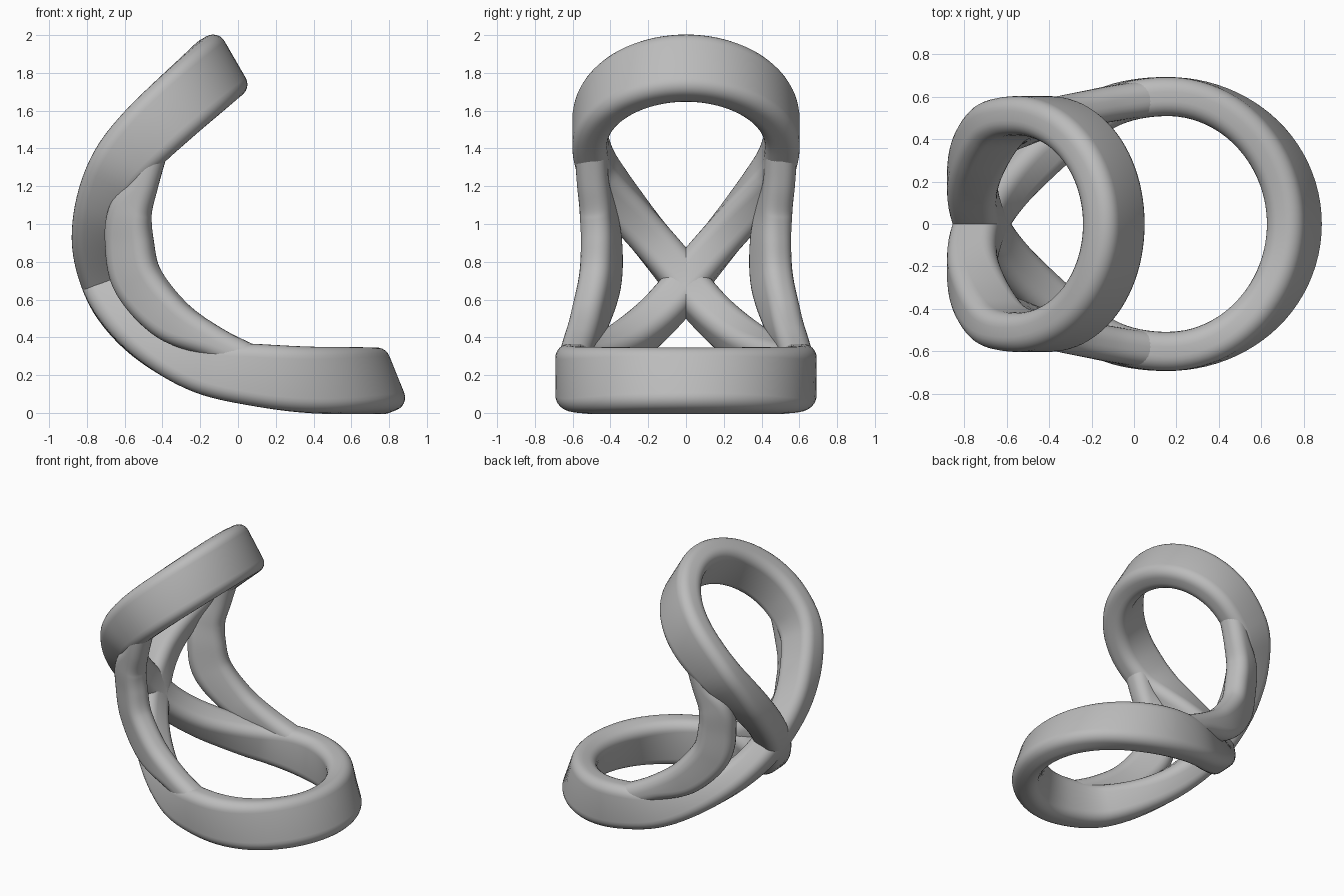
import bpy, bmesh, math
from mathutils import Vector

cube = bpy.data.objects.get("Cube")
if cube:
    bpy.data.objects.remove(cube)

grey = bpy.data.materials.new("plain_grey")
grey.use_nodes = True
COLOUR = (0.5, 0.5, 0.5, 1)
grey.diffuse_color = COLOUR
grey.node_tree.nodes["Principled BSDF"].inputs["Base Color"].default_value = COLOUR


def spline(points, steps):
    """Smooth curve through tuples of any length."""
    pts = [Vector(p) for p in points]
    pts = [2 * pts[0] - pts[1]] + pts + [2 * pts[-1] - pts[-2]]
    out = []
    for a, b, c, d in zip(pts, pts[1:], pts[2:], pts[3:]):
        for k in range(steps):
            t = k / steps
            out.append(0.5 * (2 * b + (c - a) * t + (2 * a - 5 * b + 4 * c - d) * t * t
                              + (3 * b - a - 3 * c + d) * t ** 3))
    return out + [pts[-2]]


def rounded_profile(half_w, half_t, r, n=6):
    """Rounded rectangle as (width, thickness) pairs."""
    out = []
    for q, (sw, st) in enumerate([(1, 1), (-1, 1), (-1, -1), (1, -1)]):
        for k in range(n + 1):
            a = math.pi / 2 * (q + k / n)
            out.append((sw * (half_w - r) + r * math.cos(a),
                        st * (half_t - r) + r * math.sin(a)))
    return out


def sweep(name, path, closed):
    """Sweep the profile along (position, width direction, half width, half thickness)."""
    bm = bmesh.new()
    rings, n = [], len(path)
    for i, (p, w, half_w, half_t) in enumerate(path):
        after = path[(i + 1) % n][0] if closed or i < n - 1 else p
        before = path[i - 1][0] if closed or i > 0 else p
        tangent = (after - before).normalized()
        w = (w - tangent * w.dot(tangent)).normalized()
        side = tangent.cross(w)
        rings.append([bm.verts.new(p + w * u + side * v)
                      for u, v in rounded_profile(half_w, half_t, 0.07)])
    for i in range(n if closed else n - 1):
        a, b = rings[i], rings[(i + 1) % n]
        for j in range(len(a)):
            k = (j + 1) % len(a)
            bm.faces.new((a[j], a[k], b[k], b[j]))
    if not closed:
        bm.faces.new(rings[0])
        bm.faces.new(rings[-1])
    bmesh.ops.recalc_face_normals(bm, faces=bm.faces)
    mesh = bpy.data.meshes.new(name)
    bm.to_mesh(mesh)
    bm.free()
    mesh.materials.append(grey)
    obj = bpy.data.objects.new(name, mesh)
    bpy.context.collection.objects.link(obj)
    bpy.ops.object.select_all(action='DESELECT')
    obj.select_set(True)
    bpy.context.view_layer.objects.active = obj
    bpy.ops.object.shade_smooth_by_angle(angle=math.radians(40))


# Side curve of the bent sheet: x, z, outward angle, half width
SHEET = [(.755, .17, -68, .175), (.4, .174, -80, .175), (.1, .2, -94, .165),
         (-.18, .24, -108, .14), (-.43, .35, -128, .115), (-.61, .5, -145, .105),
         (-.72, .69, -160, .11), (-.76, .95, -182, .12), (-.67, 1.24, -207, .145),
         (-.49, 1.465, -221, .17), (-.095, 1.825, -240, .182)]
CROSSING = 6
sheet = spline(SHEET, 30)
lengths = [0.0]
for a, b in zip(sheet, sheet[1:]):
    lengths.append(lengths[-1] + math.hypot(b[0] - a[0], b[1] - a[1]))
cross_s = lengths[30 * CROSSING]
low, high = cross_s, lengths[-1] - cross_s


def on_sheet(s, y):
    """Station on the sheet at arc length s from the crossing."""
    thick = .092 + .018 * min(1, max(0, (.75 - abs(s)) / .35))
    s = min(max(s + cross_s, 0), lengths[-1])
    i = next((k for k in range(len(lengths) - 1) if lengths[k + 1] >= s), len(lengths) - 2)
    f = (s - lengths[i]) / (lengths[i + 1] - lengths[i])
    x, z, ang, hw = sheet[i].lerp(sheet[i + 1], f)
    ang = math.radians(ang)
    return Vector((x, y, z)), Vector((math.cos(ang), 0, math.sin(ang))), hw, thick


def teardrop(length, radius, sign):
    """Flat loop from the crossing, round a circle, and back, with bowed strands."""
    centre = length - radius
    turn = math.pi / 2 + math.asin(radius / centre)
    touch = Vector((centre + radius * math.cos(turn), radius * math.sin(turn)))
    pts = [touch * (k / 16) for k in range(16)]
    for k in range(65):
        a = turn * (1 - k / 32)
        pts.append(Vector((centre + radius * math.cos(a), radius * math.sin(a))))
    pts += [Vector((p[0], -p[1])) for p in reversed(pts[1:16])]
    out = []
    for s, y in pts:
        bow = .035 * math.sin(math.pi * min(1, s / centre)) ** 2
        out.append((sign * s, y + math.copysign(bow, y)))
    return out


# Figure-eight band: upper loop, then lower loop through the crossing
flat = teardrop(high, .51, 1) + teardrop(low, .6, -1)
sweep("figure_eight_band", [on_sheet(s, y) for s, y in flat], True)

# Side struts, tapering into the loops: x, y, z, outward angle, inward lean, half width
STRUT = [(-.44, .505, 1.43, -221, 0, .08), (-.5, .493, 1.22, -212, .1, .08),
         (-.57, .465, 1.06, -195, .35, .115), (-.575, .447, .9, -178, .5, .13),
         (-.53, .455, .7, -158, .5, .135), (-.36, .51, .5, -140, .3, .12),
         (-.13, .562, .375, -115, .05, .085), (.1, .597, .265, -98, 0, .08)]
for name, side in (("back_strut", 1), ("front_strut", -1)):
    stations = []
    for x, y, z, ang, lean, hw in spline(STRUT, 12):
        a = math.radians(ang)
        stations.append((Vector((x, side * y, z)),
                         Vector((math.cos(a), -side * lean, math.sin(a))), hw, .084))
    sweep(name, stations, False)
